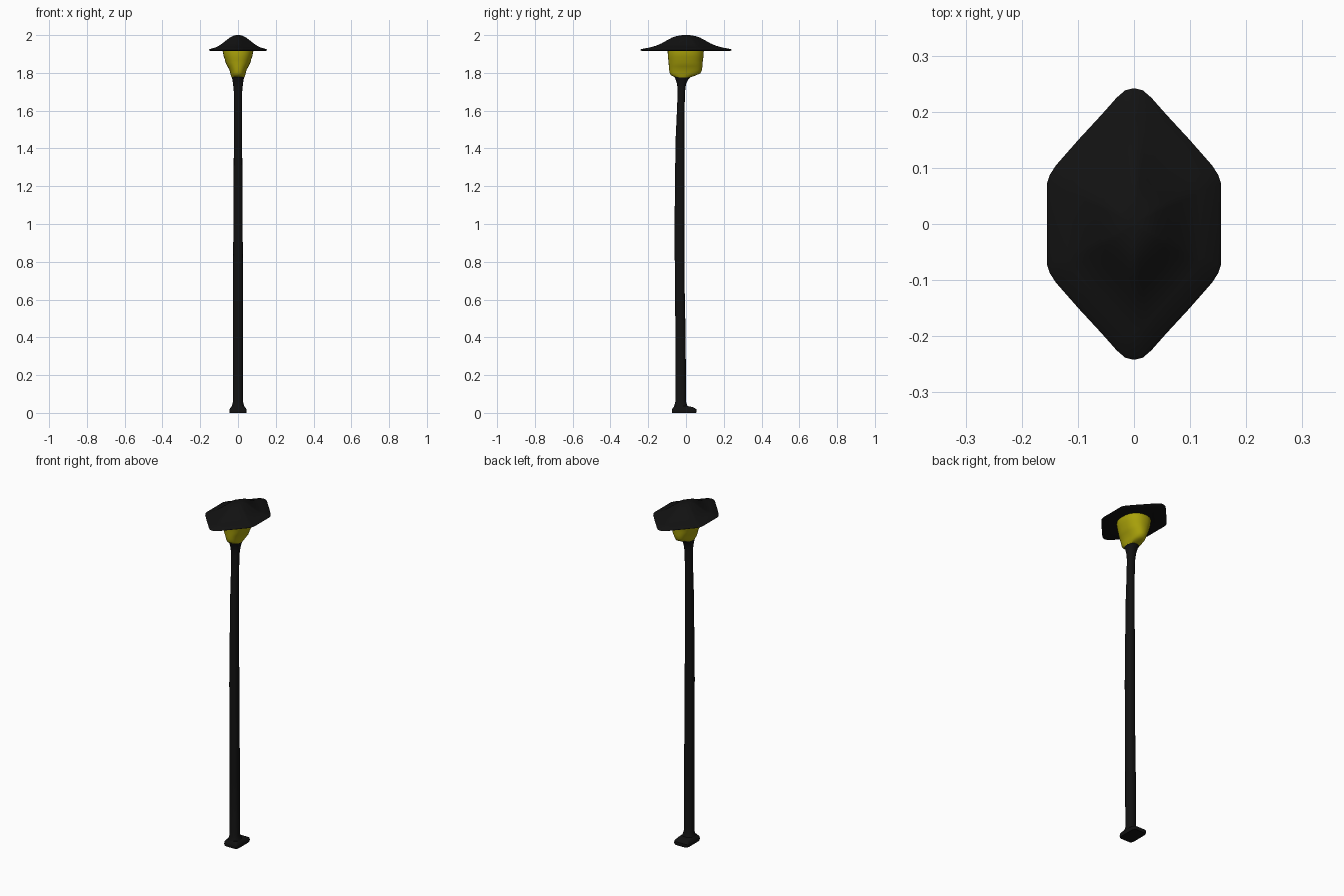
import bpy, bmesh, math


def material(name, colour):
    m = bpy.data.materials.new(name)
    m.diffuse_color = (*colour, 1)
    return m


black = material("black_iron", (0.006, 0.006, 0.006))
yellow = material("yellow_glass", (0.4, 0.36, 0.003))


def mirrored(quarter):
    """Complete a counter-clockwise outline from its +x +y quarter."""
    upper = quarter + [(-x, y) for x, y in reversed(quarter) if x > 0]
    return [p for p in upper] + [(-x, -y) for x, y in upper]


def superellipse(power, n=24):
    pts = []
    for i in range(n):
        c, s = math.cos(2 * math.pi * i / n), math.sin(2 * math.pi * i / n)
        pts.append((math.copysign(abs(c) ** (2 / power), c),
                    math.copysign(abs(s) ** (2 / power), s)))
    return pts


def loft(name, outline, rings, mat, angle=40):
    """rings: (z, half width in x, min y, max y)"""
    bm = bmesh.new()
    loops = []
    for z, rx, y0, y1 in rings:
        cy, ry = (y0 + y1) / 2, (y1 - y0) / 2
        loops.append([bm.verts.new((x * rx, cy + y * ry, z)) for x, y in outline])
    n = len(outline)
    for a, b in zip(loops, loops[1:]):
        for i in range(n):
            j = (i + 1) % n
            bm.faces.new((a[i], a[j], b[j], b[i]))
    bm.faces.new(loops[0][::-1])
    bm.faces.new(loops[-1])
    bmesh.ops.recalc_face_normals(bm, faces=bm.faces)
    me = bpy.data.meshes.new(name)
    bm.to_mesh(me)
    bm.free()
    ob = bpy.data.objects.new(name, me)
    bpy.context.collection.objects.link(ob)
    me.materials.append(mat)
    bpy.ops.object.select_all(action='DESELECT')
    ob.select_set(True)
    bpy.context.view_layer.objects.active = ob
    bpy.ops.object.shade_smooth_by_angle(angle=math.radians(angle))
    return ob


# Elongated hexagon with softened corners, shared by the cap and the glass
hexagon = mirrored([(1, 0.3), (0.97, 0.36), (0.9, 0.43), (0.64, 0.62), (0.38, 0.8),
                    (0.2, 0.93), (0.1, 0.985), (0, 1)])
round_section = superellipse(2.4)
square_section = superellipse(7, 32)

# Foot plate, offset toward the back
loft("foot_plate", square_section, [
    (0.0, 0.044, -0.074, 0.054), (0.01, 0.046, -0.075, 0.057),
    (0.02, 0.045, -0.074, 0.055), (0.031, 0.037, -0.066, 0.035),
    (0.036, 0.032, -0.062, 0.01)], black)

# Slightly bowed post with flared ends
loft("post", round_section, [
    (0.02, 0.04, -0.068, 0.015), (0.04, 0.032, -0.062, 0.006), (0.06, 0.026, -0.056, 0.0),
    (0.4, 0.026, -0.056, -0.002), (0.65, 0.026, -0.058, -0.007),
    (0.95, 0.025, -0.061, -0.008), (1.25, 0.023, -0.058, -0.008),
    (1.45, 0.022, -0.055, -0.008), (1.6, 0.021, -0.048, -0.008),
    (1.7, 0.022, -0.044, -0.005), (1.74, 0.026, -0.047, 0.0),
    (1.765, 0.03, -0.055, 0.012), (1.785, 0.036, -0.064, 0.03)], black)

# Lantern glass, tapering down in soft steps
loft("lantern_glass", superellipse(2.3, 32), [
    (1.776, 0.034, -0.058, 0.022), (1.788, 0.038, -0.08, 0.055),
    (1.798, 0.041, -0.086, 0.076), (1.815, 0.045, -0.089, 0.084),
    (1.835, 0.056, -0.091, 0.087), (1.855, 0.066, -0.092, 0.088),
    (1.872, 0.07, -0.094, 0.09), (1.885, 0.075, -0.096, 0.093),
    (1.915, 0.081, -0.097, 0.094), (1.925, 0.08, -0.095, 0.093)], yellow)

# Wide hat-shaped cap with a thin brim and a slightly hollow underside
loft("cap", hexagon, [(z, rx, -ry, ry) for z, rx, ry in [
    (1.924, 0.05, 0.07), (1.921, 0.1, 0.15), (1.917, 0.148, 0.235),
    (1.921, 0.155, 0.242), (1.926, 0.15, 0.236), (1.935, 0.118, 0.19),
    (1.944, 0.1, 0.158), (1.957, 0.082, 0.128), (1.974, 0.06, 0.098),
    (1.988, 0.042, 0.072), (1.996, 0.026, 0.045), (2.0, 0.01, 0.018)]], black)
